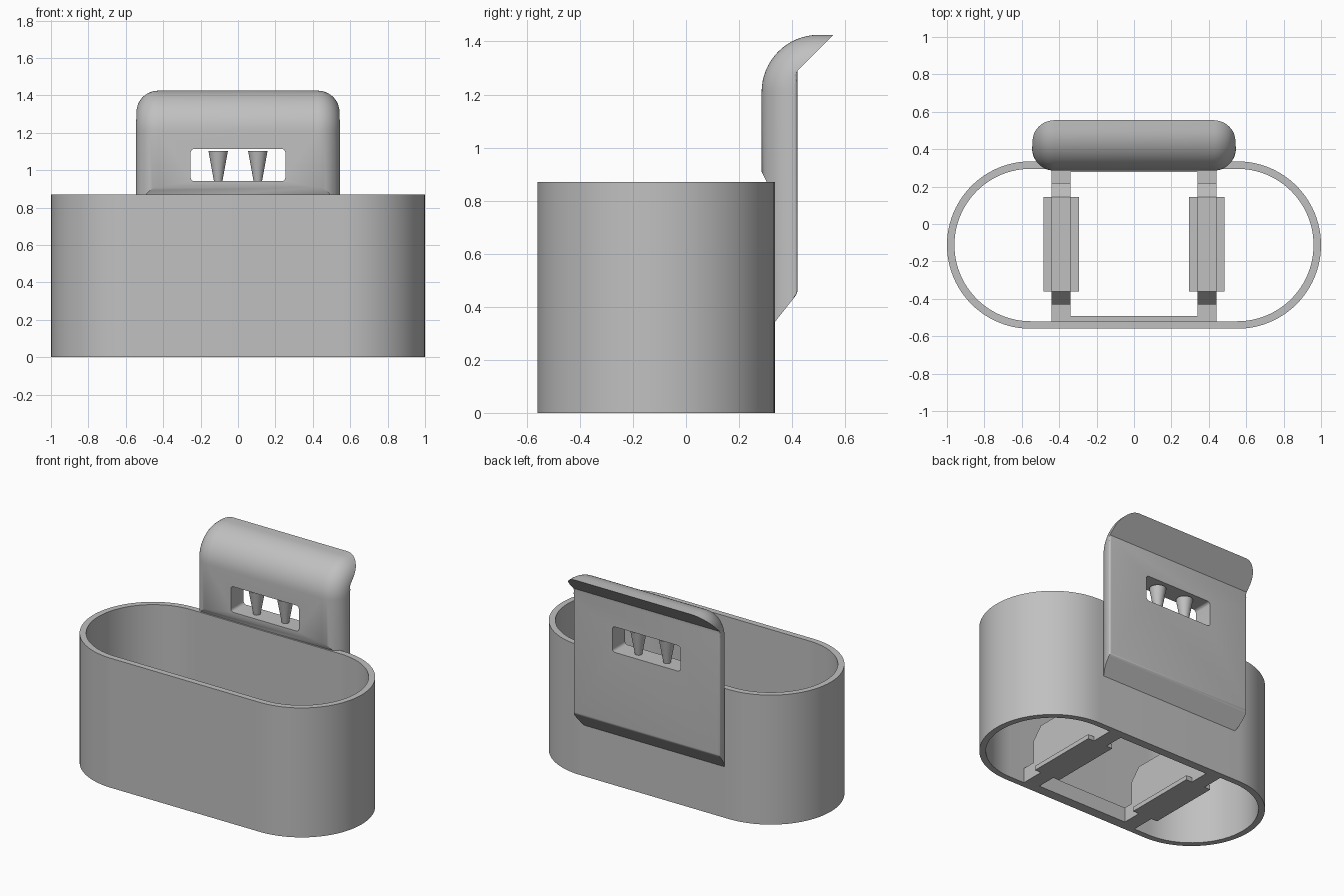
import bpy, bmesh
from math import sin, cos, pi, radians

cube = bpy.data.objects.get("Cube")
if cube:
    bpy.data.objects.remove(cube)

grey = bpy.data.materials.new("plain_grey")
grey.use_nodes = True
GREY = (0.53, 0.53, 0.53, 1)
grey.diffuse_color = GREY
grey.node_tree.nodes["Principled BSDF"].inputs["Base Color"].default_value = GREY


def finish(name, bm):
    bmesh.ops.recalc_face_normals(bm, faces=bm.faces)
    me = bpy.data.meshes.new(name)
    bm.to_mesh(me)
    bm.free()
    me.materials.append(grey)
    ob = bpy.data.objects.new(name, me)
    bpy.context.collection.objects.link(ob)
    return ob


def activate(ob):
    bpy.ops.object.select_all(action='DESELECT')
    ob.select_set(True)
    bpy.context.view_layer.objects.active = ob


def smooth(ob):
    activate(ob)
    bpy.ops.object.shade_smooth_by_angle(angle=radians(30))


def boolean(ob, cutter, operation):
    cutter.hide_render = True
    mod = ob.modifiers.new("cut", 'BOOLEAN')
    mod.operation, mod.object, mod.solver = operation, cutter, 'EXACT'
    activate(ob)
    bpy.ops.object.modifier_apply(modifier=mod.name)
    bpy.data.objects.remove(cutter)


def rounded_outline(w, h, r, n):
    """Closed outline of a rounded rectangle with half sizes w and h."""
    pts = []
    for k, (sx, sy) in enumerate([(1, 1), (-1, 1), (-1, -1), (1, -1)]):
        for i in range(n + 1):
            a = (k + i / n) * pi / 2
            p = (sx * (w - r) + r * cos(a), sy * (h - r) + r * sin(a))
            if not pts or abs(p[0] - pts[-1][0]) + abs(p[1] - pts[-1][1]) > 1e-5:
                pts.append(p)
    if abs(pts[0][0] - pts[-1][0]) + abs(pts[0][1] - pts[-1][1]) < 1e-5:
        pts.pop()
    return pts


def skin(bm, rings, closed=False):
    """Joins rings of points with quads; caps the ends unless closed."""
    loops = [[bm.verts.new(p) for p in ring] for ring in rings]
    n = len(loops[0])
    pairs = list(zip(loops, loops[1:])) + ([(loops[-1], loops[0])] if closed else [])
    for a, b in pairs:
        for i in range(n):
            j = (i + 1) % n
            bm.faces.new((a[i], a[j], b[j], b[i]))
    if not closed:
        bm.faces.new(loops[0])
        bm.faces.new(loops[-1])


def prism_x(name, profile, x0, x1):
    bm = bmesh.new()
    skin(bm, [[(x, y, z) for y, z in profile] for x in (x0, x1)])
    return finish(name, bm)


def box(name, x0, x1, y0, y1, z0, z1):
    return prism_x(name, [(y0, z0), (y1, z0), (y1, z1), (y0, z1)], x0, x1)


# Open oval sleeve
HEIGHT, MID_Y, HALF, WALL = 0.87, -0.1125, 0.4475, 0.04
outer = rounded_outline(1, HALF, HALF, 24)
inner = rounded_outline(1 - WALL, HALF - WALL, HALF - WALL, 24)
bm = bmesh.new()
skin(bm, [[(x, y + MID_Y, z) for x, y in ring]
          for ring, z in ((outer, 0), (outer, HEIGHT), (inner, HEIGHT), (inner, 0))], True)
smooth(finish("oval_sleeve", bm))

# Back plate with curled top: round-edged section swept up and over
R, FILLET, HALF_W, FRONT_Y, TOP = 0.215, 0.12, 0.545, 0.285, 1.425
side = [(HALF_W - FILLET + FILLET * sin(i * pi / 24), FILLET - FILLET * cos(i * pi / 24))
        for i in range(13)] + [(HALF_W, 0.2)]
section = side + [(-x, d) for x, d in reversed(side)]
rings = [[(x, FRONT_Y + d, 0.25) for x, d in section]]
for i in range(17):
    t = i * pi / 32
    rings.append([(x, FRONT_Y + R - (R - d) * cos(t), TOP - R + (R - d) * sin(t))
                  for x, d in section])
rings.append([(x, 0.6, TOP - d) for x, d in section])
bm = bmesh.new()
skin(bm, rings)
plate = finish("back_plate", bm)
BACK_Y = 0.42
profile = [(0.325, 0.33), (BACK_Y, 0.45), (BACK_Y, 1.29), (0.58, 1.45),
           (0.2, 1.45), (0.2, 0.91), (FRONT_Y, 0.91), (0.325, 0.83)]
boolean(plate, prism_x("plate_cutter", profile, -0.7, 0.7), 'INTERSECT')

# Small rounding around the flat back
bm = bmesh.new()
bm.from_mesh(plate.data)
edges = [e for e in bm.edges
         if all(abs(v.co.y - BACK_Y) < 1e-3 for v in e.verts)
         and min(v.co.z for v in e.verts) < 1.28]
bmesh.ops.bevel(bm, geom=edges, offset=0.012, segments=4, profile=0.5, affect='EDGES')
bm.to_mesh(plate.data)
bm.free()

# Window through the plate
bm = bmesh.new()
skin(bm, [[(x, y, z + 1.027) for x, z in rounded_outline(0.253, 0.086, 0.02, 6)]
          for y in (0.2, 0.5)])
boolean(plate, finish("window_cutter", bm), 'DIFFERENCE')
smooth(plate)

for label, s in (("left", 1), ("right", -1)):
    # Tapered peg standing in the window
    bm = bmesh.new()
    bmesh.ops.create_cone(bm, cap_ends=True, segments=32, radius1=0.022, radius2=0.052,
                          depth=0.165)
    bmesh.ops.translate(bm, verts=bm.verts, vec=(s * 0.106, 0.352, 1.0195))
    smooth(finish(label + "_peg", bm))

    # Floor rail with upright web and wide foot
    web = [(-0.53, 0), (0.305, 0), (0.305, 0.1), (0.22, 0.1), (0.22, 0.25),
           (0.145, 0.33), (-0.36, 0.33), (-0.43, 0.25), (-0.43, 0.1), (-0.53, 0.1)]
    prism_x(label + "_rail", web, s * 0.34, s * 0.44)
    for part, a, b in (("inner", 0.295, 0.345), ("outer", 0.435, 0.485)):
        box(f"{label}_{part}_foot", s * a, s * b, -0.36, 0.145, 0, 0.03)

# Low strips along the walls between the rails
box("front_strip", -0.345, 0.345, -0.53, -0.492, 0, 0.1)
box("back_strip", -0.345, 0.345, 0.278, 0.305, 0, 0.1)
